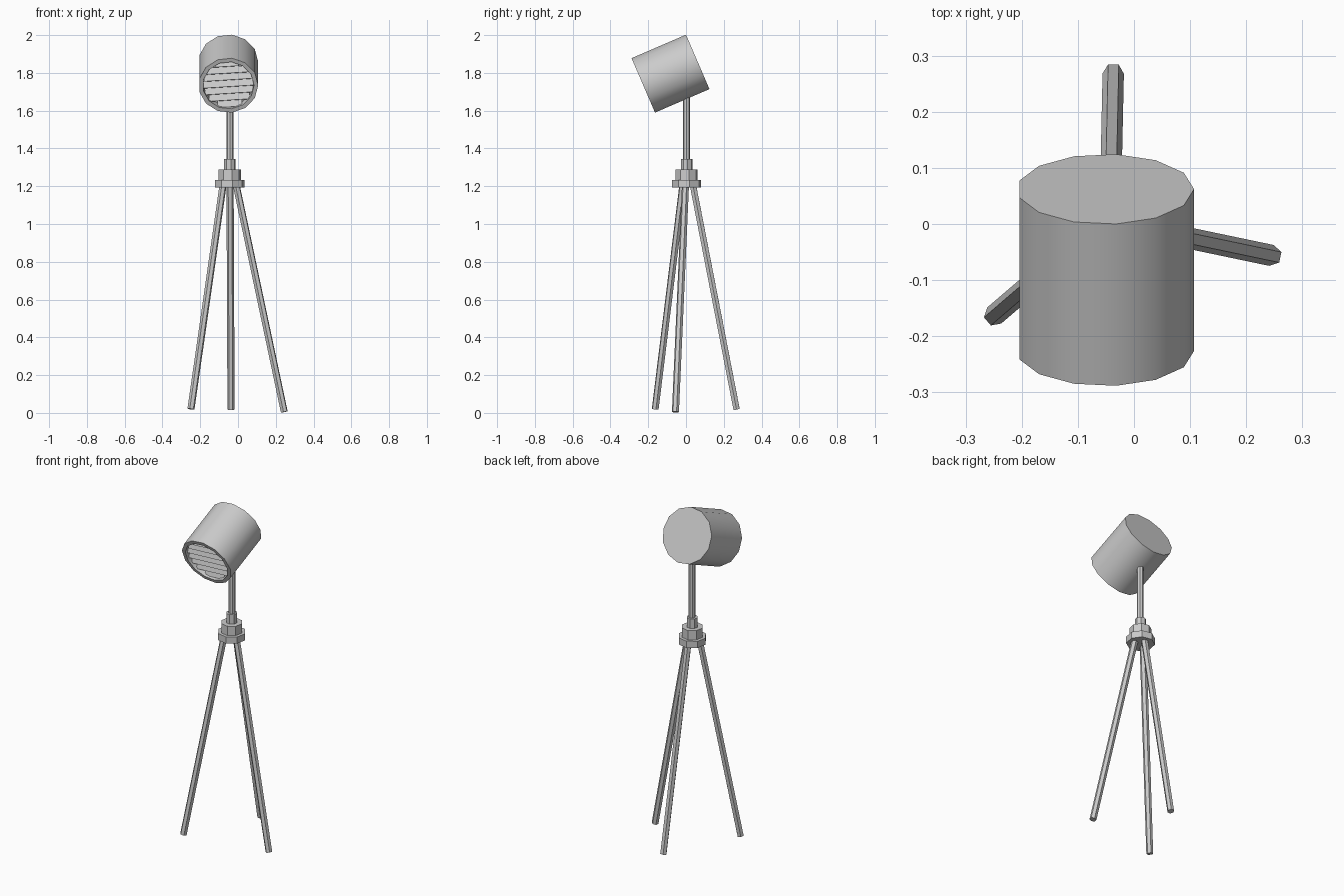
import bpy, bmesh, math
from mathutils import Vector, Matrix

if "Cube" in bpy.data.objects:
    bpy.data.objects.remove(bpy.data.objects["Cube"])


def add_object(name, bm, matrix=Matrix()):
    bmesh.ops.recalc_face_normals(bm, faces=bm.faces)
    mesh = bpy.data.meshes.new(name)
    bm.to_mesh(mesh)
    bm.free()
    ob = bpy.data.objects.new(name, mesh)
    bpy.context.collection.objects.link(ob)
    ob.matrix_world = matrix
    return ob


def lathe(name, profile, sides, matrix=Matrix(), turn=0.0):
    """Revolve (radius, height) points, capping both ends."""
    bm = bmesh.new()
    rings = []
    for r, h in profile:
        rings.append([bm.verts.new((r * math.cos(turn + math.tau * i / sides),
                                    r * math.sin(turn + math.tau * i / sides), h))
                      for i in range(sides)])
    for a, b in zip(rings, rings[1:]):
        for i in range(sides):
            j = (i + 1) % sides
            bm.faces.new((a[i], a[j], b[j], b[i]))
    bm.faces.new(rings[0])
    bm.faces.new(rings[-1])
    return add_object(name, bm, matrix)


def rod(name, start, end, radius, sides):
    start, end = Vector(start), Vector(end)
    d = end - start
    m = Matrix.Translation(start) @ d.to_track_quat('Z', 'Y').to_matrix().to_4x4()
    return lathe(name, [(radius, 0), (radius, d.length)], sides, m)


# Tripod legs
CX, CY = -0.044, 0.003
feet = {"left_leg": (-0.249, -0.163, 0.02),
        "right_leg": (0.245, -0.056, 0.005),
        "back_leg": (-0.037, 0.268, 0.018)}
tops = {"left_leg": (-0.080, -0.018, 1.2),
        "right_leg": (-0.008, -0.003, 1.2),
        "back_leg": (-0.042, 0.038, 1.2)}
for leg in feet:
    rod(leg, feet[leg], tops[leg], 0.019, 6)

# Stepped hub
for name, r, z0, z1 in (("hub_flange", 0.079, 1.192, 1.232),
                        ("hub_body", 0.06, 1.232, 1.288),
                        ("hub_collar", 0.031, 1.288, 1.345)):
    lathe(name, [(r, z0), (r, z1)], 8, Matrix.Translation((CX, CY, 0)), math.pi / 16)

# Centre pole
rod("pole", (CX + 0.002, CY, 1.34), (CX + 0.002, CY, 1.70), 0.0185, 8)

# Lamp head: tilted drum with a recessed front
R, RI, L, DEPTH = 0.158, 0.136, 0.314, 0.045
axis = Vector((0, -0.918, -0.396)).normalized()
side = Vector((1, 0, 0))
up = axis.cross(side)
frame = Matrix((side, up, axis)).transposed().to_4x4()
frame = Matrix.Translation((-0.051, -0.082, 1.796)) @ frame
head = lathe("lamp_head", [(R, -L / 2), (R, L / 2), (RI, L / 2), (RI, L / 2 - DEPTH)],
             13, frame)
bpy.context.view_layer.objects.active = head
head.select_set(True)
bpy.ops.object.shade_smooth_by_angle(angle=math.radians(35))

# Louvre slats across the opening
bm = bmesh.new()
count = 7
pitch = 2 * RI / count
for i in range(count):
    y = (i - (count - 1) / 2) * pitch
    width = 2 * math.sqrt((RI * 0.98) ** 2 - y * y)
    m = (Matrix.Translation((0, 0, L / 2 - 0.025)) @ Matrix.Rotation(math.radians(4), 4, 'Z')
         @ Matrix.Translation((0, y, 0)) @ Matrix.Rotation(math.radians(50), 4, 'X')
         @ Matrix.Diagonal((width, 0.005, 0.036, 1)))
    bmesh.ops.create_cube(bm, size=1, matrix=m)
add_object("louvre_slats", bm, frame)
